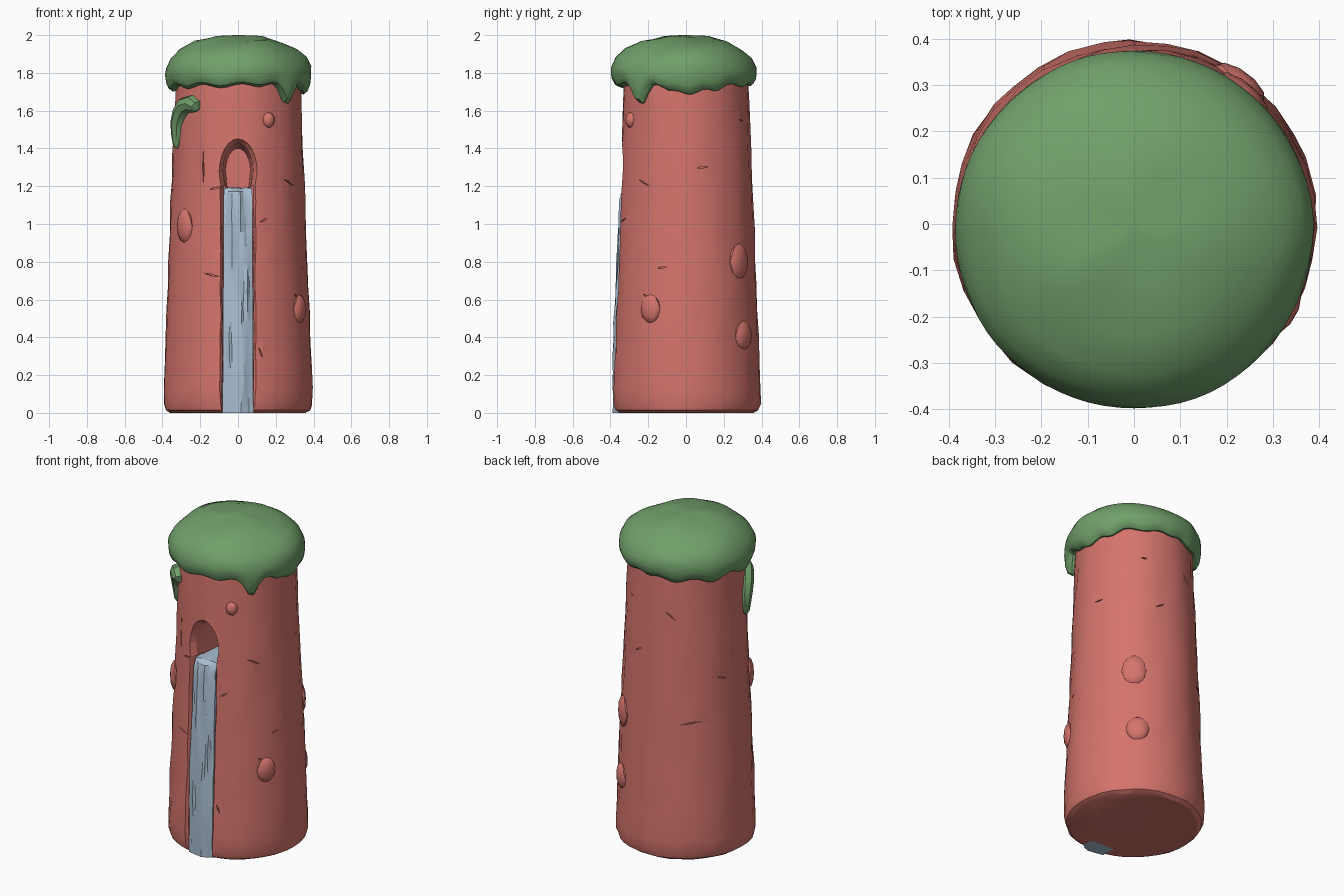
import bpy, bmesh, math, random
from mathutils import Vector, Matrix

if "Cube" in bpy.data.objects:
    bpy.data.objects.remove(bpy.data.objects["Cube"])

random.seed(4)


def material(name, rgb):
    m = bpy.data.materials.new(name)
    m.diffuse_color = (*rgb, 1)
    m.use_nodes = True
    m.node_tree.nodes["Principled BSDF"].inputs["Base Color"].default_value = m.diffuse_color
    return m


RED = material("red clay", (0.66, 0.175, 0.15))
GREEN = material("moss green", (0.165, 0.35, 0.145))
BLUE = material("pale water blue", (0.40, 0.51, 0.64))


def make(name, bm, mat, angle=30):
    bmesh.ops.recalc_face_normals(bm, faces=bm.faces)
    me = bpy.data.meshes.new(name)
    bm.to_mesh(me)
    bm.free()
    ob = bpy.data.objects.new(name, me)
    bpy.context.collection.objects.link(ob)
    if mat:
        me.materials.append(mat)
        smooth(ob, angle)
    return ob


def select(ob):
    bpy.ops.object.select_all(action='DESELECT')
    ob.select_set(True)
    bpy.context.view_layer.objects.active = ob


def smooth(ob, angle=30):
    select(ob)
    bpy.ops.object.shade_smooth_by_angle(angle=math.radians(angle))


def loft(name, rings, mat, angle=30):
    """Closed solid through rings of equal point count."""
    bm = bmesh.new()
    vs = [[bm.verts.new(p) for p in r] for r in rings]
    n = len(rings[0])
    for a, b in zip(vs, vs[1:]):
        for i in range(n):
            j = (i + 1) % n
            bm.faces.new((a[i], a[j], b[j], b[i]))
    bm.faces.new(vs[0])
    bm.faces.new(vs[-1])
    return make(name, bm, mat, angle)


def jit(s):
    return random.uniform(-s, s)


def body_radius(z):
    return 0.40 - 0.04 * z


def on_body(deg, z, out=0.0):
    a = math.radians(deg)
    r = body_radius(z) + out
    return Vector((r * math.cos(a), r * math.sin(a), z))


# tower trunk: tapered, slightly uneven column with a rounded foot
rings = []
for z in [0.0, 0.015, 0.05, 0.12] + [0.12 + 0.14 * i for i in range(1, 13)]:
    drop = {0.0: 0.04, 0.015: 0.015, 0.05: 0.003}.get(z, 0.0)
    ring = []
    for i in range(36):
        p = on_body(i * 10 + jit(1.5), z, -drop + jit(0.004))
        if 0.1 < z < 1.75:
            p.z += jit(0.02)
        ring.append(p)
    rings.append(ring)
tower = loft("tower_trunk", rings, RED)

# cutter: flared arched spout opening
rings = []
for y, hw, top in [(-0.46, 0.15, 1.50), (-0.345, 0.108, 1.455), (-0.30, 0.08, 1.425), (-0.10, 0.066, 1.40)]:
    arc = [(hw * math.cos(math.pi * k / 12), y, 1.28 + (top - 1.28) * math.sin(math.pi * k / 12))
           for k in range(13)]
    rings.append(arc + [(-hw * 0.8, y, 1.163), (hw * 0.8, y, 1.163)])
arch_cut = loft("arch_cutter", rings, None)

# cutter: channel for the falling water, with soft uneven lips
rings = []
for i in range(12):
    z = -0.05 + i * 1.25 / 11
    s = -body_radius(z)
    w = 0.078
    rings.append([(x + jit(0.004), y, z) for x, y in
                  [(-w, s + 0.10), (-w - 0.006, s + 0.025), (-w - 0.022, s + 0.004), (-w - 0.06, s - 0.03),
                   (w + 0.06, s - 0.03), (w + 0.022, s + 0.004), (w + 0.006, s + 0.025), (w, s + 0.10)]])
channel_cut = loft("channel_cutter", rings, None)

# cutter: small cracks scattered over the trunk
bm = bmesh.new()
for deg, z, length, tilt in [(-122, 1.30, 0.20, 88), (-110, 1.19, 0.07, -12), (-112, 0.73, 0.09, 12),
                             (-68, 1.02, 0.05, -25), (-72, 0.32, 0.06, 70), (-20, 0.77, 0.05, -10),
                             (15, 1.30, 0.06, -5), (-40, 1.22, 0.09, 25), (-35, 0.62, 0.04, 30),
                             (110, 1.50, 0.07, 40), (160, 1.10, 0.07, 20), (130, 0.85, 0.12, -8),
                             (75, 1.25, 0.06, -30), (200, 1.45, 0.06, 25), (60, 1.55, 0.04, 10)]:
    m = (Matrix.Translation(on_body(deg, z)) @ Matrix.Rotation(math.radians(deg + 90), 4, 'Z')
         @ Matrix.Rotation(math.radians(tilt), 4, 'Y')
         @ Matrix.Diagonal((length, 0.03, 0.008, 1)) @ Matrix.Rotation(math.pi / 4, 4, 'Y'))
    bmesh.ops.create_cube(bm, size=0.75, matrix=m)
crack_cut = make("crack_cutter", bm, None)

for cutter in (arch_cut, channel_cut, crack_cut):
    cutter.hide_render = True
    mod = tower.modifiers.new("cut", 'BOOLEAN')
    mod.operation = 'DIFFERENCE'
    mod.solver = 'EXACT'
    mod.object = cutter
    select(tower)
    bpy.ops.object.modifier_apply(modifier=mod.name)
    bpy.data.objects.remove(cutter)
smooth(tower)

# water: pool in the spout, then a rippled fall down the channel
path = [(-0.10, 1.19, -0.10, 1.10), (-0.22, 1.192, -0.22, 1.10), (-0.305, 1.19, -0.26, 1.09),
        (-0.335, 1.172, -0.27, 1.08), (-0.348, 1.13, -0.27, 1.06)]
path += [(-0.35 - 0.034 * math.sin(i / 13 * 1.9), z, -0.28, z)
         for i, z in enumerate([1.04 - 1.04 * k / 13 for k in range(14)])]
rings = []
cols = 11
ridge = [jit(0.005) for _ in range(cols)]
for k, (yf, zf, yb, zb) in enumerate(path):
    ring = []
    hw = 0.074 + 0.008 * k / len(path)
    for c in range(cols):
        u = c / (cols - 1) * 2 - 1
        ridge[c] = 0.6 * ridge[c] + jit(0.006)
        y, z = yf, zf
        if k > 2:
            y += 0.02 * u * u + ridge[c]
        else:
            z += ridge[c] * 0.4
        ring.append((u * hw + (jit(0.005) if abs(u) < 1 else 0), y, z))
    rings.append(ring + [(hw, yb, zb), (-hw, yb, zb)])
loft("waterfall", rings, BLUE, 22)

# moss cap: domed top with dripping rim
drips = [(-42, 0.115, 8), (4, 0.06, 13), (-15, 0.03, 8), (28, 0.04, 9), (-72, 0.02, 9), (-105, 0.025, 12),
         (-140, 0.03, 12), (-172, 0.045, 12), (60, 0.02, 10), (150, 0.04, 12), (115, 0.03, 12), (88, 0.015, 7)]


def rim_z(deg):
    z = 1.745
    for a, depth, width in drips:
        d = (deg - a + 180) % 360 - 180
        z -= depth * math.exp(-(d / width) ** 2)
    return z


N = 72
profile = [(0.02, 2.0), (0.13, 1.99), (0.23, 1.965), (0.31, 1.925), (0.36, 1.88), (0.384, 1.83)]
rings = []
for r, z in profile:
    rings.append([(r * math.cos(t) * (1 + 0.012 * math.sin(5 * t + 1)),
                   r * math.sin(t) * (1 + 0.012 * math.sin(4 * t)) - 0.012,
                   z + (0.006 * math.sin(3 * t + r * 20) if r > 0.1 else 0))
                  for t in [2 * math.pi * i / N for i in range(N)]])
# rim rows: fraction from shoulder to drip tip, outward offset
for f, out in [(0.35, 0.058), (0.65, 0.052), (0.88, 0.038), (1.0, 0.016), (0.95, -0.01), (0.4, -0.03)]:
    ring = []
    for i in range(N):
        deg = 360 * i / N
        zb = rim_z(deg)
        z = 1.83 + (zb - 1.83) * f
        p = on_body(deg, z, out - 0.06 * max(0, 1.70 - zb) * f)
        p.y -= 0.012 if out > 0.02 else 0.004
        ring.append(p)
    rings.append(ring)
loft("moss_cap", rings, GREEN, 35)

# hooked moss clump on the left of the spout
cu = bpy.data.curves.new("moss_hook", 'CURVE')
cu.dimensions = '3D'
cu.bevel_depth = 1.0
cu.bevel_resolution = 2
cu.use_fill_caps = True
pts = [(-129, 1.60, 0.012), (-131, 1.62, 0.040), (-137, 1.637, 0.046), (-146, 1.625, 0.048), (-153, 1.585, 0.048),
       (-158, 1.53, 0.044), (-159, 1.47, 0.034), (-159, 1.42, 0.024), (-159, 1.40, 0.008)]
sp = cu.splines.new('POLY')
sp.points.add(len(pts) - 1)
for q, (deg, z, r) in zip(sp.points, pts):
    q.co = (*on_body(deg, z, 0.002), 1)
    q.radius = r
cu.materials.append(GREEN)
hook = bpy.data.objects.new("moss_hook", cu)
bpy.context.collection.objects.link(hook)
select(hook)
bpy.ops.object.convert(target='MESH')
smooth(bpy.context.object, 40)

# rounded stones set in the trunk: angle, height, half width, half height
for k, (deg, z, w, h) in enumerate([(-142, 0.99, 0.062, 0.092), (-61, 1.55, 0.034, 0.042), (-30, 0.55, 0.058, 0.078),
                                    (50, 0.80, 0.07, 0.097), (53, 0.41, 0.066, 0.078)]):
    bm = bmesh.new()
    m = (Matrix.Translation(on_body(deg, z, -0.004)) @ Matrix.Rotation(math.radians(deg), 4, 'Z')
         @ Matrix.Diagonal((0.028, w, h, 1)))
    bmesh.ops.create_icosphere(bm, subdivisions=2, radius=1, matrix=m)
    make(f"stone_{k + 1}", bm, RED, 35)
